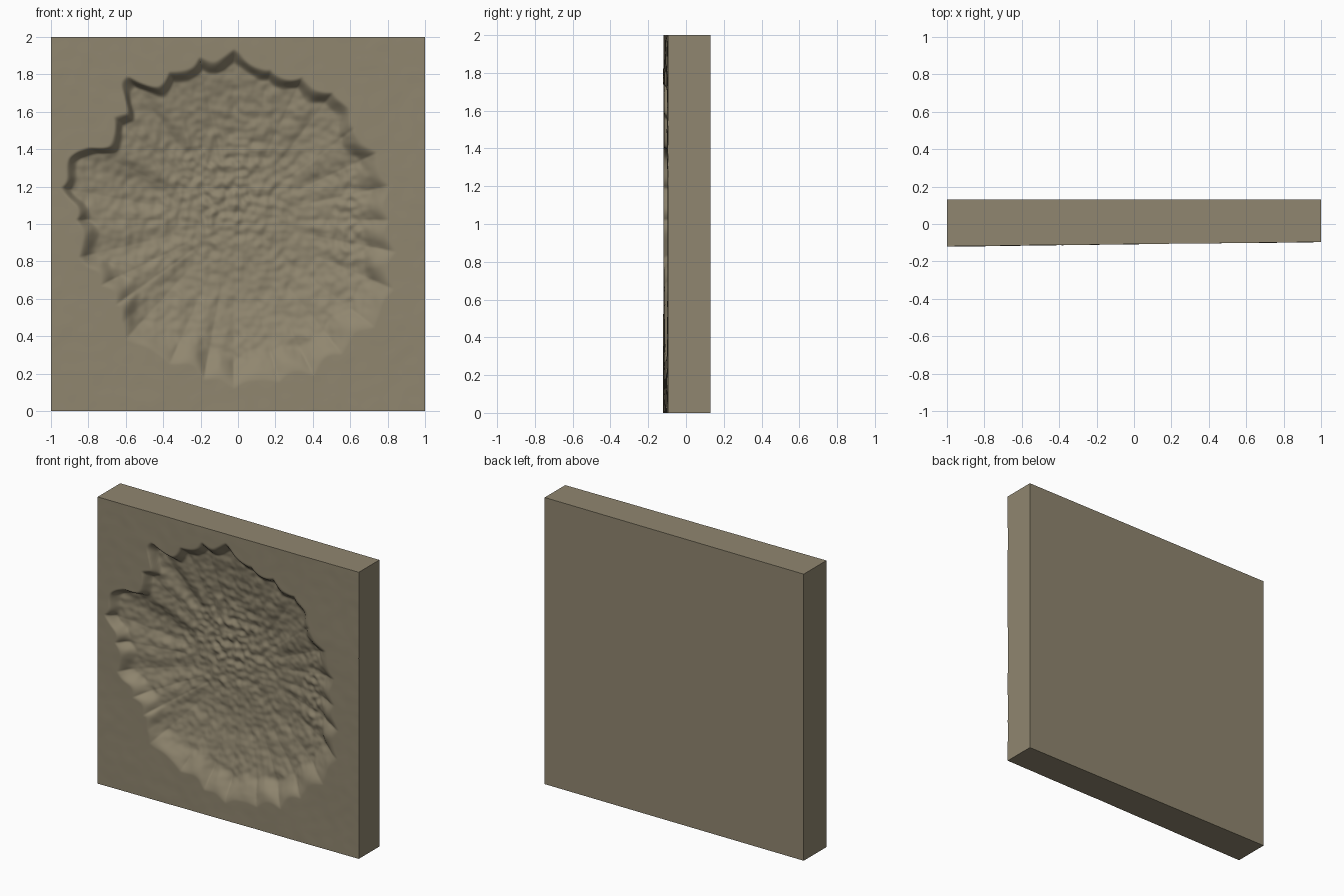
import bpy, bmesh, math
from mathutils import Vector, noise

if "Cube" in bpy.data.objects:
    bpy.data.objects.remove(bpy.data.objects["Cube"])

N = 270                  # grid resolution of the carved front
BACK = 0.13
CX, CZ = -0.02, 1.02     # crater centre

# Crater outline: angle in degrees, radius
RIM = [(0, .82), (14, .83), (27, .84), (36, .79), (45, .87), (60, .83), (75, .82),
       (90, .89), (105, .87), (119, .84), (129, .95), (136, .83), (149, .80),
       (160, .97), (169, .93), (180, .82), (195, .84), (207, .77), (216, .76),
       (223, .84), (235, .85), (250, .82), (270, .88), (285, .87), (300, .91),
       (315, .90), (330, .93), (345, .87), (360, .82)]


def smooth(a, b, v):
    t = min(1.0, max(0.0, (v - a) / (b - a)))
    return t * t * (3 - 2 * t)


def n(x, z, f, seed=0.0):
    return noise.noise(Vector((x * f, z * f, seed)))


def rim_radius(ang):
    for (a0, r0), (a1, r1) in zip(RIM, RIM[1:]):
        if a0 <= ang <= a1:
            t = (ang - a0) / (a1 - a0)
            return r0 + (r1 - r0) * t * t * (3 - 2 * t)
    return RIM[0][1]


def front_y(x, z):
    # Slightly tilted, gently uneven slab face
    y = -0.108 + 0.012 * x + 0.003 * n(x, z, 2.5, 3) + 0.001 * n(x, z, 12, 7)
    dx, dz = x - CX, z - CZ
    r = math.hypot(dx, dz)
    a = math.atan2(dz, dx) % math.tau
    # Scalloped broken edge
    scallop = 0.04 * abs(math.sin(14 * a + 2 * n(math.cos(a), math.sin(a), 2, 5)))
    inside = rim_radius(math.degrees(a)) - scallop + 0.02 * n(x, z, 9, 1) + 0.02 - r
    if inside <= 0:
        return y
    # Steep lip on the upper left, gentler slope at the lower right
    steep = smooth(-0.6, 0.7, (dz - 0.5 * dx) / max(r, 0.01))
    lip = smooth(0, 0.16 - 0.09 * steep, inside)
    bowl = smooth(-0.1, 0.55, inside) - smooth(-0.1, 0.55, 0)
    y += 0.05 * lip + 0.075 * bowl
    # Chipped rough floor, roughest left of the middle and along the right wall
    patch = math.exp(-((x + 0.1) ** 2 + (z - 1.18) ** 2) / 0.09)
    patch += 0.6 * math.exp(-((x - 0.6) / 0.1) ** 2 - ((z - 1.05) / 0.3) ** 2)
    rough = (0.005 + 0.011 * patch) * lip
    y += rough * n(x, z, 24, 11) + 0.006 * lip * n(x, z, 11, 13)
    return y


bm = bmesh.new()
# Carved front face
rows = []
for j in range(N + 1):
    z = 2 * j / N
    rows.append([bm.verts.new((2 * i / N - 1, front_y(2 * i / N - 1, z), z))
                 for i in range(N + 1)])
for j in range(N):
    for i in range(N):
        bm.faces.new((rows[j][i], rows[j][i + 1], rows[j + 1][i + 1], rows[j + 1][i]))

# Four straight sides and the flat back
loop = rows[0][:-1] + [r[-1] for r in rows[:-1]] + rows[-1][:0:-1] + [r[0] for r in rows[:0:-1]]
rear = [bm.verts.new((v.co.x, BACK, v.co.z)) for v in loop]
for k in range(len(loop)):
    m = (k + 1) % len(loop)
    bm.faces.new((loop[m], loop[k], rear[k], rear[m]))
bm.faces.new(rear[::-1])
bmesh.ops.recalc_face_normals(bm, faces=bm.faces)

mesh = bpy.data.meshes.new("damaged_wall_slab")
bm.to_mesh(mesh)
bm.free()
slab = bpy.data.objects.new("damaged_wall_slab", mesh)
bpy.context.collection.objects.link(slab)

stone = bpy.data.materials.new("olive grey stone")
stone.diffuse_color = (0.28, 0.24, 0.16, 1)
stone.use_nodes = True
stone.node_tree.nodes["Principled BSDF"].inputs["Base Color"].default_value = stone.diffuse_color
mesh.materials.append(stone)

bpy.context.view_layer.objects.active = slab
slab.select_set(True)
bpy.ops.object.shade_smooth_by_angle(angle=math.radians(50))
